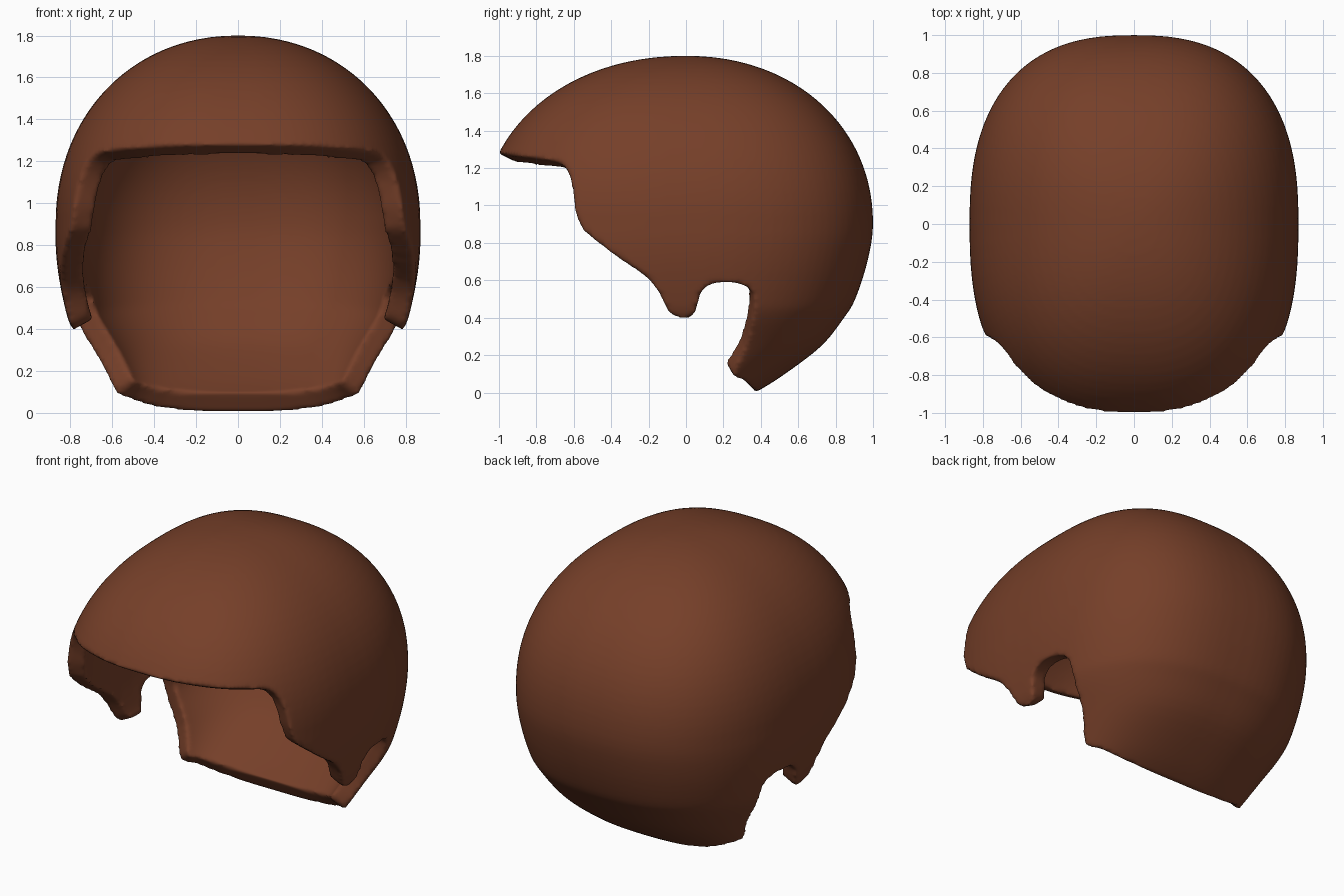
import bpy, bmesh
from math import sin, cos, pi, copysign

if "Cube" in bpy.data.objects:
    bpy.data.objects.remove(bpy.data.objects["Cube"])


def spline(pts, steps):
    """Catmull-Rom curve through pts[1:-1]; the end points only steer."""
    out = []
    for i in range(1, len(pts) - 2):
        for k in range(steps):
            t = k / steps
            out.append(tuple(
                0.5 * (2 * b + (c - a) * t + (2 * a - 5 * b + 4 * c - d) * t * t
                       + (3 * b - a - 3 * c + d) * t ** 3)
                for a, b, c, d in zip(*pts[i - 1:i + 3])))
    out.append(tuple(pts[-2]))
    return out


def make_object(name, bm):
    bmesh.ops.recalc_face_normals(bm, faces=bm.faces)
    mesh = bpy.data.meshes.new(name)
    bm.to_mesh(mesh)
    bm.free()
    obj = bpy.data.objects.new(name, mesh)
    bpy.context.collection.objects.link(obj)
    return obj


def power(v, e):
    return copysign(abs(v) ** e, v)


# Full head form: horizontal sections as (height, half width, front, back)
lower = [(1.15, .845, 1.05, .975), (.9, .87, 1.09, 1.0), (.7, .862, 1.08, .97),
         (.5, .825, 1.0, .905), (.4, .79, .92, .845), (.25, .70, .8, .725),
         (.1, .625, .65, .53), (0, .575, .5, .37), (-.1, .5, .35, .17),
         (-.2, .4, .2, .05)]
sections = spline(lower, 4)[::-1]
for k in range(1, 24):
    s = sin(k / 24 * pi / 2)
    r = (1 - s ** 2.1) ** (1 / 2.1)
    sections.append((.9 + .9 * s, .87 * r, 1.09 * r, r))

N = 96
bm = bmesh.new()
rings = []
for z, half, front, back in sections:
    ring = []
    for j in range(N):
        a = 2 * pi * j / N
        x, y = power(cos(a), .8) * half, power(sin(a), .8)
        if j in (N // 4, 3 * N // 4):
            x = 0
        ring.append(bm.verts.new((x, y * (back if y > 0 else front), z)))
    rings.append(ring)
for low, high in zip(rings, rings[1:]):
    for j in range(N):
        k = (j + 1) % N
        bm.faces.new((low[j], low[k], high[k], high[j]))
pole = bm.verts.new((0, 0, 1.8))
for j in range(N):
    bm.faces.new((rings[-1][j], rings[-1][(j + 1) % N], pole))
bm.faces.new(rings[0])
helmet = make_object("helmet_shell", bm)

# Side-view trim line: brim, cheek, ear flap, ear notch, nape
trim = [(-1.6, 1.31), (-1.3, 1.295), (-1.02, 1.28), (-.85, 1.26), (-.71, 1.24),
        (-.645, 1.2), (-.612, 1.1), (-.597, .98), (-.56, .88), (-.47, .8),
        (-.35, .71), (-.22, .62), (-.15, .54), (-.095, .43), (-.05, .4),
        (.03, .4), (.057, .45), (.08, .53), (.13, .575), (.23, .587),
        (.335, .56), (.362, .5), (.355, .4), (.32, .25), (.25, .1), (.31, .06),
        (.37, 0), (.47, -.12), (.6, -.25)]
outline = spline(trim, 3) + [(.47, -.6), (-1.3, -.6)]
bm = bmesh.new()
left = [bm.verts.new((-2, y, z)) for y, z in outline]
right = [bm.verts.new((2, y, z)) for y, z in outline]
bm.faces.new(left)
bm.faces.new(right)
for i in range(len(outline)):
    k = (i + 1) % len(outline)
    bm.faces.new((left[i], left[k], right[k], right[i]))
cutter = make_object("opening_cutter", bm)
cutter.hide_render = True

# Cut the opening, then drop the walls left by the cutter (they span x = 0)
cut = helmet.modifiers.new("opening", 'BOOLEAN')
cut.operation = 'DIFFERENCE'
cut.solver = 'EXACT'
cut.object = cutter
bpy.context.view_layer.update()
graph = bpy.context.evaluated_depsgraph_get()
skin = bpy.data.meshes.new_from_object(helmet.evaluated_get(graph))
helmet.modifiers.clear()
bm = bmesh.new()
bm.from_mesh(skin)
walls = [f for f in bm.faces
         if min(v.co.x for v in f.verts) < -.005 and max(v.co.x for v in f.verts) > .005]
bmesh.ops.delete(bm, geom=walls, context='FACES')
bmesh.ops.remove_doubles(bm, verts=bm.verts, dist=.004)
bm.to_mesh(skin)
bm.free()
helmet.data = skin
bpy.data.objects.remove(cutter)

# Thickness and softly rounded rim
solid = helmet.modifiers.new("thickness", 'SOLIDIFY')
solid.thickness = .11
solid.offset = -1
remesh = helmet.modifiers.new("even_surface", 'REMESH')
remesh.mode = 'VOXEL'
remesh.voxel_size = .016
remesh.use_smooth_shade = True
soft = helmet.modifiers.new("soft_rim", 'SMOOTH')
soft.factor = .5
soft.iterations = 4

# Brown leather colour
brown = bpy.data.materials.new("brown")
brown.diffuse_color = (.18, .05, .022, 1)
brown.use_nodes = True
brown.node_tree.nodes["Principled BSDF"].inputs["Base Color"].default_value = brown.diffuse_color
helmet.data.materials.clear()
helmet.data.materials.append(brown)
for p in helmet.data.polygons:
    p.use_smooth = True
    p.material_index = 0
